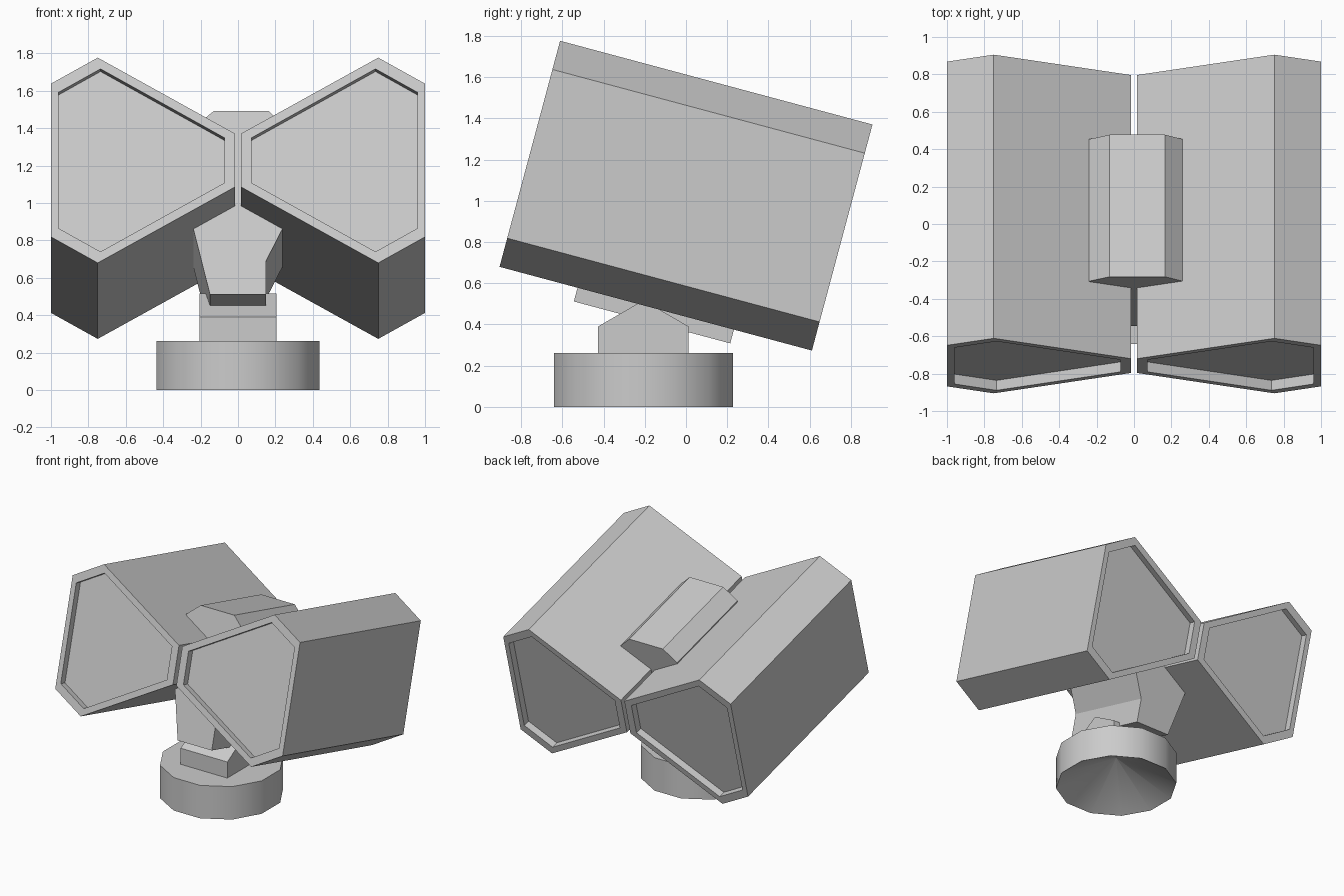
import bpy, bmesh
from math import radians, cos, sin, pi
from mathutils import Matrix

if "Cube" in bpy.data.objects:
    bpy.data.objects.remove(bpy.data.objects["Cube"])

TILT = Matrix.Translation((0, 0, 1.025)) @ Matrix.Rotation(radians(-15), 4, 'X')


def loft(name, rings, matrix=None, cap=True):
    """Join equal-length rings of 3D points into a closed mesh object."""
    bm = bmesh.new()
    rows = [[bm.verts.new(p) for p in ring] for ring in rings]
    n = len(rows[0])
    for a, b in zip(rows, rows[1:]):
        for i in range(n):
            j = (i + 1) % n
            bm.faces.new((a[i], a[j], b[j], b[i]))
    if cap:
        bm.faces.new(rows[0])
        bm.faces.new(rows[-1])
    bmesh.ops.recalc_face_normals(bm, faces=bm.faces)
    mesh = bpy.data.meshes.new(name)
    bm.to_mesh(mesh)
    bm.free()
    obj = bpy.data.objects.new(name, mesh)
    bpy.context.collection.objects.link(obj)
    if matrix is not None:
        obj.matrix_world = matrix
    return obj


def ring_y(profile, y):
    return [(x, y, z) for x, z in profile]


def mirrored(half):
    """Close a z-symmetric profile from its upper half."""
    return half + [(x, -z) for x, z in reversed(half)]


# Pair of hexagonal housings, with recessed panels at both ends
outer = mirrored([(0.015, 0.147), (0.75, 0.568), (1.0, 0.424)])
inner = mirrored([(0.073, 0.125), (0.735, 0.506), (0.96, 0.376)])
L, D = 0.785, 0.055
housing = loft("housings", [
    ring_y(inner, -L + D), ring_y(inner, -L), ring_y(outer, -L),
    ring_y(outer, L), ring_y(inner, L), ring_y(inner, L - D)], TILT)
mirror = housing.modifiers.new("mirror", 'MIRROR')
mirror.use_axis = (True, False, False)

# Central bracket joining the housings to the mount
bracket = [(-0.15, -0.637), (0.15, -0.637), (0.15, -0.452), (0.24, -0.27),
           (0.26, 0.285), (0.165, 0.377), (-0.13, 0.377), (-0.24, 0.285),
           (-0.24, -0.27)]
loft("bracket", [ring_y(bracket, -0.393), ring_y(bracket, 0.393)], TILT)

# Pivot block: upper half of a hexagonal bar lying across the base
CY = -0.207
pivot = [(-0.22, 0.24), (0.22, 0.24), (0.22, 0.39), (0, 0.517), (-0.22, 0.39)]
loft("pivot_block", [[(x, CY + y, z) for y, z in pivot] for x in (-0.205, 0.205)])

# Twelve-sided base with a hollow conical underside


def circle(r, z):
    return [(r * cos((i + 0.5) * pi / 6), CY + r * sin((i + 0.5) * pi / 6), z)
            for i in range(12)]


base = loft("base", [circle(0.002, 0.24), circle(0.45, 0), circle(0.45, 0.262)])
bpy.context.view_layer.objects.active = base
base.select_set(True)
bpy.ops.object.shade_smooth_by_angle(angle=radians(35))
